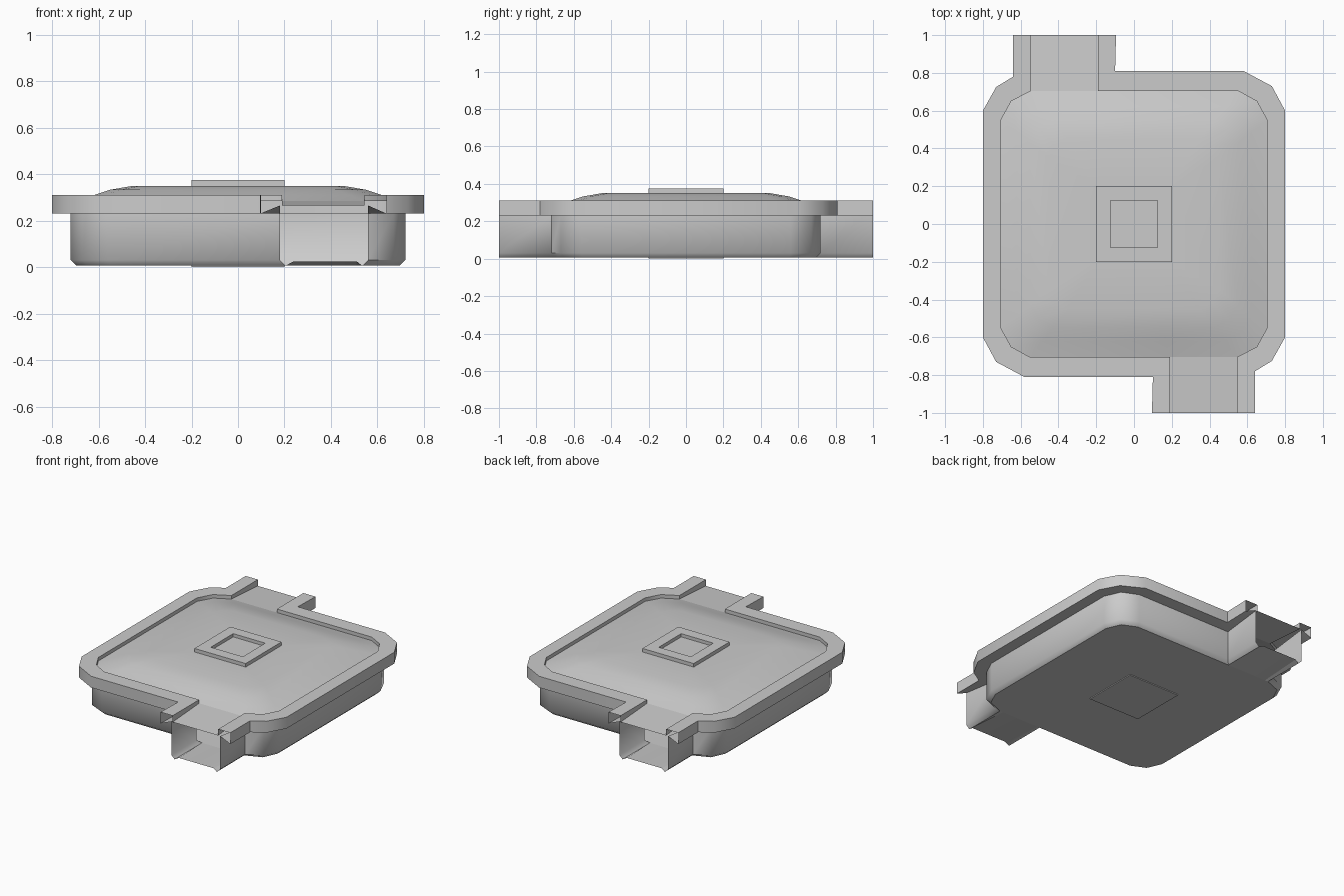
import bpy, bmesh, math

cube = bpy.data.objects.get("Cube")
if cube:
    bpy.data.objects.remove(cube)

grey = bpy.data.materials.new("plain_grey")
grey.use_nodes = True
colour = (0.6, 0.6, 0.6, 1)
grey.diffuse_color = colour
grey.node_tree.nodes["Principled BSDF"].inputs["Base Color"].default_value = colour


def at(points, z, end_z=None):
    """Lift plan points to a height, with another height at the two port ends."""
    ends = (0, len(points) - 1)
    return [(x, y, end_z if end_z is not None and i in ends else z)
            for i, (x, y) in enumerate(points)]


def turned(rows):
    return [[(-x, -y, z) for x, y, z in row] for row in rows]


def loft(bm, rows, closed=False):
    grid = [[bm.verts.new(p) for p in row] for row in rows]
    count = len(rows[0])
    for upper, lower in zip(grid, grid[1:]):
        for s in range(count if closed else count - 1):
            t = (s + 1) % count
            bm.faces.new((upper[s], upper[t], lower[t], lower[s]))
    return grid


def finish(name, bm, angle=50):
    mesh = bpy.data.meshes.new(name)
    bm.to_mesh(mesh)
    bm.free()
    mesh.materials.append(grey)
    obj = bpy.data.objects.new(name, mesh)
    bpy.context.collection.objects.link(obj)
    bpy.ops.object.select_all(action='DESELECT')
    obj.select_set(True)
    bpy.context.view_layer.objects.active = obj
    bpy.ops.object.shade_smooth_by_angle(angle=math.radians(angle))
    return obj


def square(r, z):
    return [(-r, -r, z), (-r, r, z), (r, r, z), (r, -r, z)]


# Plan outlines of one half, from the front port round to the back port
outer = [(.095, -1), (.1, -.81), (-.58, -.81), (-.73, -.73), (-.8, -.6),
         (-.8, .6), (-.73, .725), (-.64, .78), (-.64, 1)]
inner = [(.19, -1), (.19, -.705), (-.55, -.705), (-.65, -.65), (-.705, -.55),
         (-.705, .55), (-.65, .65), (-.545, .705), (-.545, 1)]
wall = [(.18, -1), (.18, -.72), (-.56, -.72), (-.67, -.67), (-.72, -.56),
        (-.72, .56), (-.67, .67), (-.56, .72), (-.56, 1)]
base = [(.205, -1), (.205, -.695), (-.55, -.695), (-.65, -.65), (-.695, -.55),
        (-.695, .55), (-.65, .65), (-.535, .695), (-.535, 1)]
EDGE, MOUTH, TOP, UNDER, FLOOR = .285, .265, .31, .23, .006

# Raised rim with open ends at both ports
rim = [at(inner, EDGE, MOUTH), at(inner, TOP), at(outer, TOP),
       at(outer, UNDER), at(wall, UNDER, MOUTH)]
bm = bmesh.new()
loft(bm, rim)
loft(bm, turned(rim))
finish("rim", bm, 35)

# Side walls with a chamfered foot
sides = [at(wall, UNDER, MOUTH), at(wall, .03), at(base, FLOOR)]
bm = bmesh.new()
loft(bm, sides)
loft(bm, turned(sides))
finish("side_walls", bm)

# Floor, with lifted lips at the port ends
bm = bmesh.new()
half = base[1:-1]
ring = half + [(-x, -y) for x, y in half]
bm.faces.new([bm.verts.new(p) for p in at(ring, FLOOR)])
lip_x = (.205, .24, .51, .535)
lip = [[(x, -.695, FLOOR) for x in lip_x],
       [(x, -1, .025 if 0 < i < 3 else FLOOR) for i, x in enumerate(lip_x)]]
loft(bm, lip)
loft(bm, turned(lip))
finish("floor", bm, 20)

# Shallow domed lid and the port roofs
bm = bmesh.new()
half = inner[1:-1]
ring = half + [(-x, -y) for x, y in half]
levels = ((.64, .35), (.78, .333), (.88, .31), (1, EDGE))
grid = loft(bm, [[(x * s, y * s, z) for x, y in ring] for s, z in levels], True)
crown = [bm.verts.new(p) for p in square(.2, .35)]
cap_edges = [e for e in bm.edges if all(v in grid[0] for v in e.verts)]
cap_edges += [bm.edges.new((crown[i], crown[i - 1])) for i in range(4)]
bmesh.ops.triangle_fill(bm, edges=cap_edges, use_beauty=True, normal=(0, 0, 1))
roof = [[(.19, -.705, EDGE), (.19, -1, MOUTH)],
        [(.545, -.705, EDGE), (.545, -1, MOUTH)]]
loft(bm, roof)
loft(bm, turned(roof))
for face in bm.faces:
    face.normal_update()
    if face.normal.z < 0:
        face.normal_flip()
finish("lid", bm)

# Square boss with a recessed centre
bm = bmesh.new()
grid = loft(bm, [square(.125, .352), square(.125, .375),
                 square(.2, .375), square(.2, .345)], True)
bm.faces.new(grid[0][::-1])
finish("centre_boss", bm, 30)

# Thin square pad under the floor
bm = bmesh.new()
grid = loft(bm, [square(.2, FLOOR), square(.2, 0)], True)
bm.faces.new(grid[-1])
finish("bottom_pad", bm, 30)
